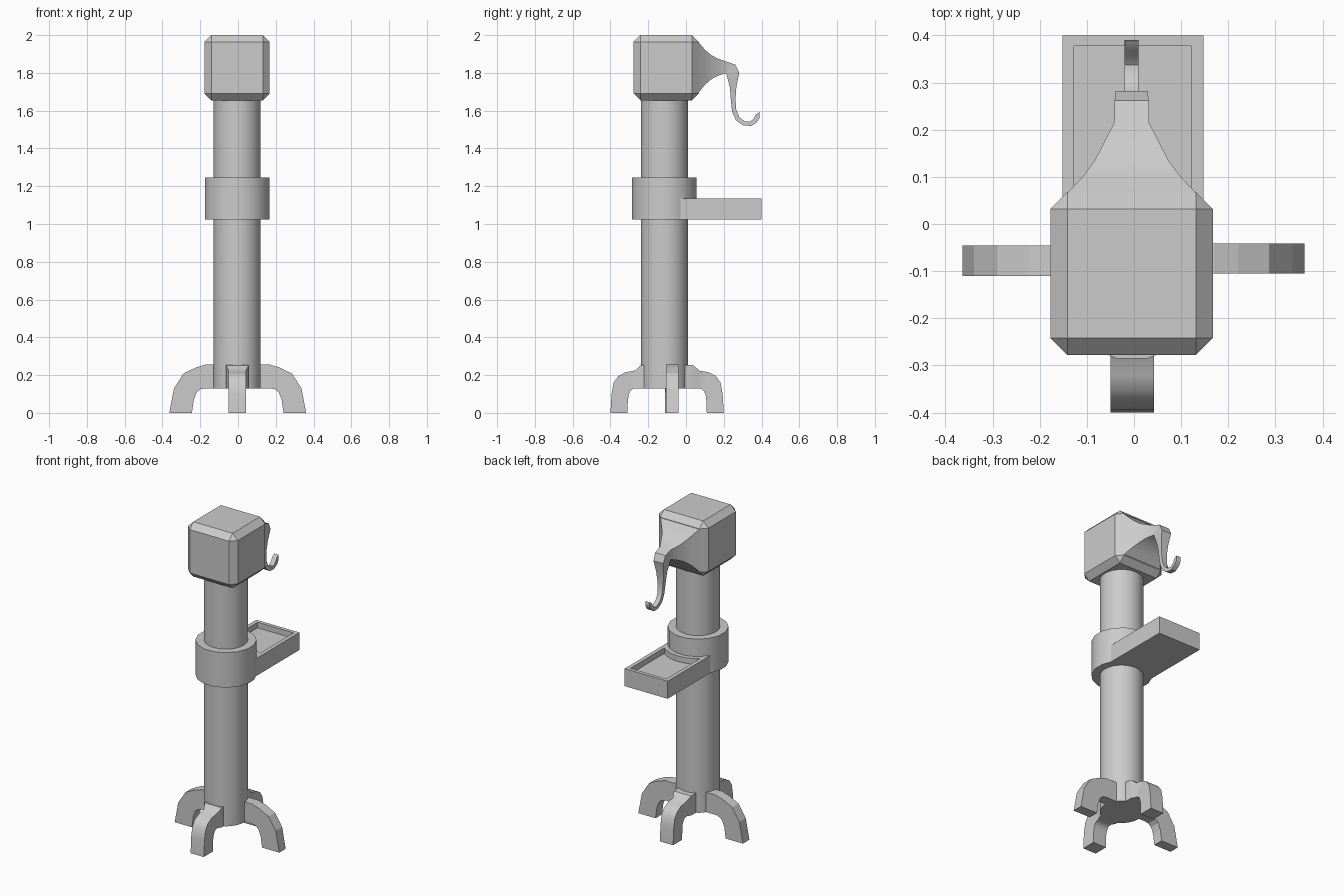
import bpy, bmesh, math
from mathutils import Vector

if "Cube" in bpy.data.objects:
    bpy.data.objects.remove(bpy.data.objects["Cube"])

CX, CY = -0.004, -0.114   # column axis


def make(name, bm, smooth=None):
    bmesh.ops.recalc_face_normals(bm, faces=bm.faces)
    me = bpy.data.meshes.new(name)
    bm.to_mesh(me)
    bm.free()
    ob = bpy.data.objects.new(name, me)
    bpy.context.collection.objects.link(ob)
    if smooth:
        bpy.ops.object.select_all(action='DESELECT')
        bpy.context.view_layer.objects.active = ob
        ob.select_set(True)
        bpy.ops.object.shade_smooth_by_angle(angle=math.radians(smooth))
    return ob


def prism(name, outline, z0, z1, smooth=None):
    bm = bmesh.new()
    low = [bm.verts.new((x, y, z0)) for x, y in outline]
    top = [bm.verts.new((x, y, z1)) for x, y in outline]
    n = len(low)
    bm.faces.new(low)
    bm.faces.new(top)
    for i in range(n):
        j = (i + 1) % n
        bm.faces.new((low[i], low[j], top[j], top[i]))
    return make(name, bm, smooth)


def circle(r, n):
    return [(CX + r * math.cos(math.tau * (i + .5) / n),
             CY + r * math.sin(math.tau * (i + .5) / n)) for i in range(n)]


def strap(name, sections, origin, direction, smooth=None):
    """Loft rectangles: each section is outer u,z, inner u,z, half width."""
    d = Vector((*direction, 0))
    side = Vector((-d.y, d.x, 0))
    o = Vector((*origin, 0))
    bm = bmesh.new()
    rings = []
    for ua, za, ub, zb, w in sections:
        rings.append([bm.verts.new(o + d * u + side * s + Vector((0, 0, z)))
                      for u, z, s in ((ua, za, -w), (ua, za, w), (ub, zb, w), (ub, zb, -w))])
    for a, b in zip(rings, rings[1:]):
        for i in range(4):
            j = (i + 1) % 4
            bm.faces.new((a[i], a[j], b[j], b[i]))
    bm.faces.new(rings[0])
    bm.faces.new(rings[-1])
    return make(name, bm, smooth)


# Column and collar
prism("column", circle(0.125, 32), 0.13, 1.68, 30)
prism("collar", circle(0.174, 16), 1.025, 1.245, 30)

# Chamfered head block
bm = bmesh.new()
bmesh.ops.create_cube(bm, size=0.345)
bmesh.ops.translate(bm, verts=bm.verts, vec=(-0.005, -0.105, 1.8275))
bmesh.ops.bevel(bm, geom=bm.edges[:], offset=0.036, offset_type='OFFSET',
                segments=1, affect='EDGES')
make("head", bm)

# Tapering neck that curls into a drooping spout
spout = [
    (0.066, 1.963, 0.066, 1.695, 0.136),
    (0.100, 1.923, 0.100, 1.737, 0.104),
    (0.135, 1.893, 0.135, 1.767, 0.078),
    (0.170, 1.875, 0.170, 1.785, 0.060),
    (0.215, 1.860, 0.205, 1.797, 0.037),
    (0.262, 1.843, 0.212, 1.797, 0.036),
    (0.282, 1.800, 0.219, 1.775, 0.034),
    (0.267, 1.730, 0.232, 1.725, 0.026),
    (0.262, 1.660, 0.238, 1.650, 0.019),
    (0.266, 1.605, 0.244, 1.595, 0.016),
    (0.283, 1.565, 0.265, 1.548, 0.015),
    (0.312, 1.543, 0.303, 1.522, 0.015),
    (0.337, 1.541, 0.344, 1.519, 0.015),
    (0.358, 1.556, 0.375, 1.538, 0.015),
    (0.370, 1.580, 0.390, 1.563, 0.015),
    (0.388, 1.592, 0.390, 1.588, 0.014),
]
strap("spout", spout, (-0.005, 0), (0, 1), 35)

# Tray with a recess that curves round the collar
tray = prism("tray", [(-0.152, -0.03), (0.147, -0.03), (0.147, 0.4), (-0.152, 0.4)], 1.025, 1.135)
r = 0.2
arc = []
for i in range(9):
    x = -0.127 + 0.249 * i / 8
    arc.append((x, CY + math.sqrt(r * r - (x - CX) ** 2)))
cutter = prism("tray_cutter", arc + [(0.122, 0.377), (-0.127, 0.377)], 1.10, 1.2)
cutter.hide_render = True
cutter.hide_viewport = True
mod = tray.modifiers.new("recess", 'BOOLEAN')
mod.operation = 'DIFFERENCE'
mod.solver = 'EXACT'
mod.object = cutter

# Side legs: chunky faceted arches
side_leg = [
    (0.06, 0.255, 0.06, 0.130, 0.032),
    (0.170, 0.255, 0.170, 0.130, 0.032),
    (0.220, 0.240, 0.195, 0.125, 0.032),
    (0.285, 0.208, 0.215, 0.108, 0.032),
    (0.335, 0.130, 0.230, 0.070, 0.032),
    (0.360, 0.000, 0.240, 0.000, 0.032),
]
strap("left_leg", side_leg, (-0.004, -0.078), (-1, 0))
strap("right_leg", side_leg, (0.001, -0.073), (1, 0))

# Front and back legs: thinner arches flaring where they meet the column
front_leg = [
    (0.09, 0.255, 0.09, 0.130, 0.062),
    (0.140, 0.252, 0.140, 0.130, 0.060),
    (0.170, 0.224, 0.165, 0.130, 0.046),
    (0.220, 0.215, 0.182, 0.127, 0.046),
    (0.258, 0.195, 0.195, 0.115, 0.046),
    (0.283, 0.160, 0.204, 0.095, 0.046),
    (0.294, 0.100, 0.208, 0.060, 0.046),
    (0.300, 0.000, 0.210, 0.000, 0.046),
]
strap("front_leg", front_leg, (-0.004, -0.1), (0, -1), 35)
strap("back_leg", front_leg, (-0.004, -0.1), (0, 1), 35)
